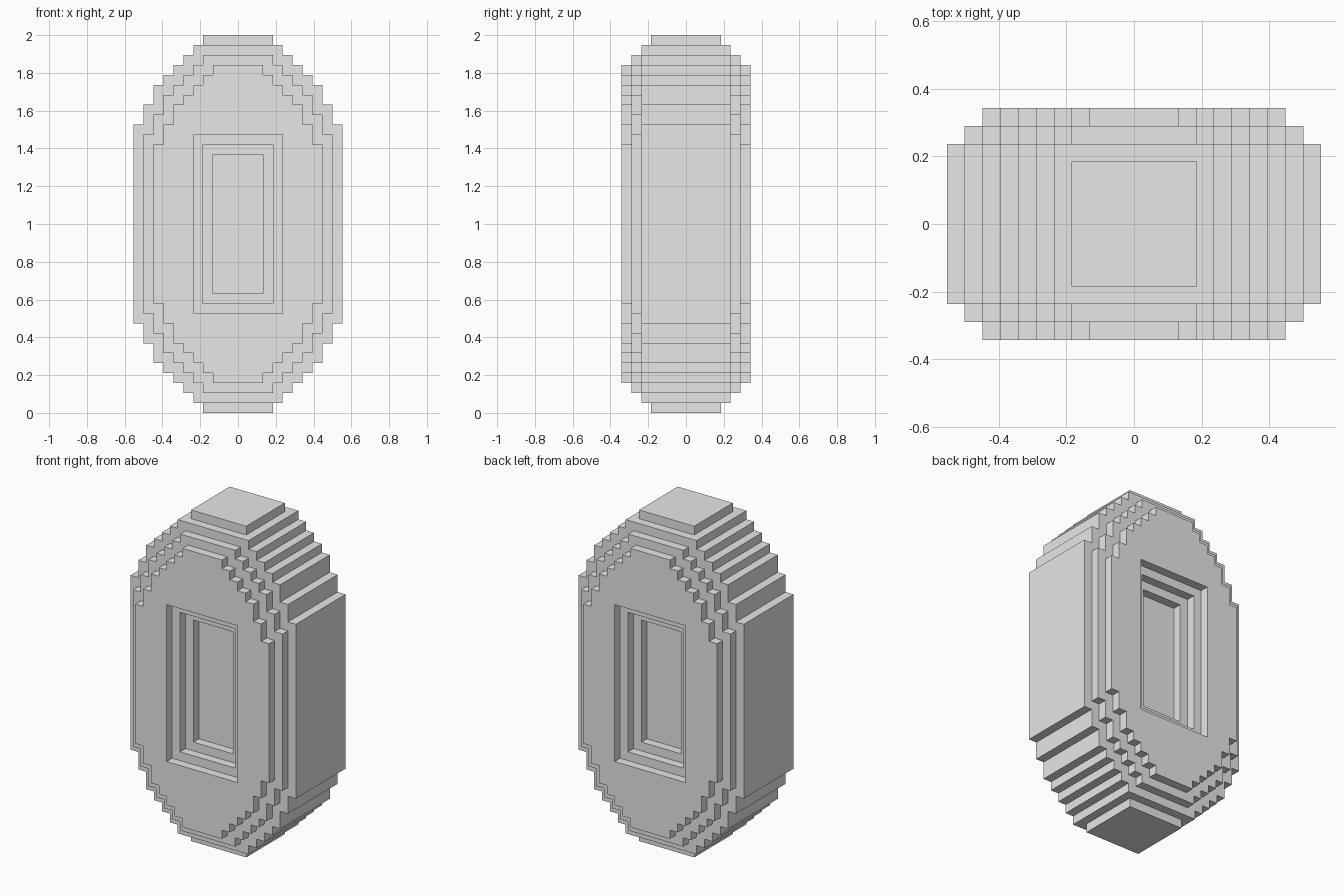
import bpy
import bmesh
from mathutils import Vector

cube = bpy.data.objects.get("Cube")
if cube:
    bpy.data.objects.remove(cube, do_unlink=True)

UNIT = 2 / 38      # one block
MIDDLE = 19        # blocks from the ground to the centre

grey = bpy.data.materials.new("plain_grey")
grey.use_nodes = True
grey.diffuse_color = (0.8, 0.8, 0.8, 1)
grey.node_tree.nodes["Principled BSDF"].inputs["Base Color"].default_value = (0.8, 0.8, 0.8, 1)


def stepped_outline(inset):
    """Closed stair-stepped oval, moved inward by whole blocks."""
    steps = [(4.5, 18), (5.5, 17), (6.5, 16), (7.5, 15), (8.5, 14), (9.5, 12), (10.5, 10)]
    quarter = [steps[0]]
    for (x0, _), (x1, z1) in zip(steps, steps[1:]):
        quarter += [(x0, z1), (x1, z1)]
    quarter = [(x - inset, z - inset) for x, z in quarter]
    back = quarter[::-1]
    return (quarter + [(x, -z) for x, z in back]
            + [(-x, -z) for x, z in quarter] + [(-x, z) for x, z in back])


def window_outline(inset):
    x, z = 4.5 - inset, 9 - inset
    return [(x, z), (x, -z), (-x, -z), (-x, z)]


def add_loop(bm, outline, y):
    return [bm.verts.new(Vector((x, y, z + MIDDLE)) * UNIT) for x, z in outline]


def join_loops(bm, loops):
    for a, b in zip(loops, loops[1:]):
        for i in range(len(a)):
            j = (i + 1) % len(a)
            bm.faces.new((a[i], a[j], b[j], b[i]))


def loop_edges(bm, loop):
    return [bm.edges.get((loop[i - 1], loop[i])) for i in range(len(loop))]


def finish(bm, name):
    bmesh.ops.recalc_face_normals(bm, faces=bm.faces)
    mesh = bpy.data.meshes.new(name)
    bm.to_mesh(mesh)
    bm.free()
    mesh.materials.append(grey)
    obj = bpy.data.objects.new(name, mesh)
    bpy.context.collection.objects.link(obj)
    return obj


# Body: stepped rim from front to back
bm = bmesh.new()
front_half = [(2, -6.5), (2, -5.5), (1, -5.5), (1, -4.5), (0, -4.5)]
stations = front_half + [(inset, -y) for inset, y in reversed(front_half)]
rim = [add_loop(bm, stepped_outline(inset), y) for inset, y in stations]
join_loops(bm, rim)

# Stepped window recess on each broad face
for side, face_loop in ((-1, rim[0]), (1, rim[-1])):
    recess = [add_loop(bm, window_outline(inset), side * depth)
              for inset, depth in ((0, 6.5), (0, 5.5), (1, 5.5), (1, 4.5), (2, 4.5), (2, 3.5))]
    join_loops(bm, recess)
    bm.faces.new(recess[-1])
    bmesh.ops.triangle_fill(bm, use_beauty=True, normal=(0, side, 0),
                            edges=loop_edges(bm, face_loop) + loop_edges(bm, recess[0]))
finish(bm, "stepped_body")

# Square caps at the top and bottom
for name, low in (("top_cap", 18), ("bottom_cap", -19)):
    bm = bmesh.new()
    square = [(3.5, low), (3.5, low + 1), (-3.5, low + 1), (-3.5, low)]
    ends = [add_loop(bm, square, y) for y in (-3.5, 3.5)]
    join_loops(bm, ends)
    for end in ends:
        bm.faces.new(end)
    finish(bm, name)
